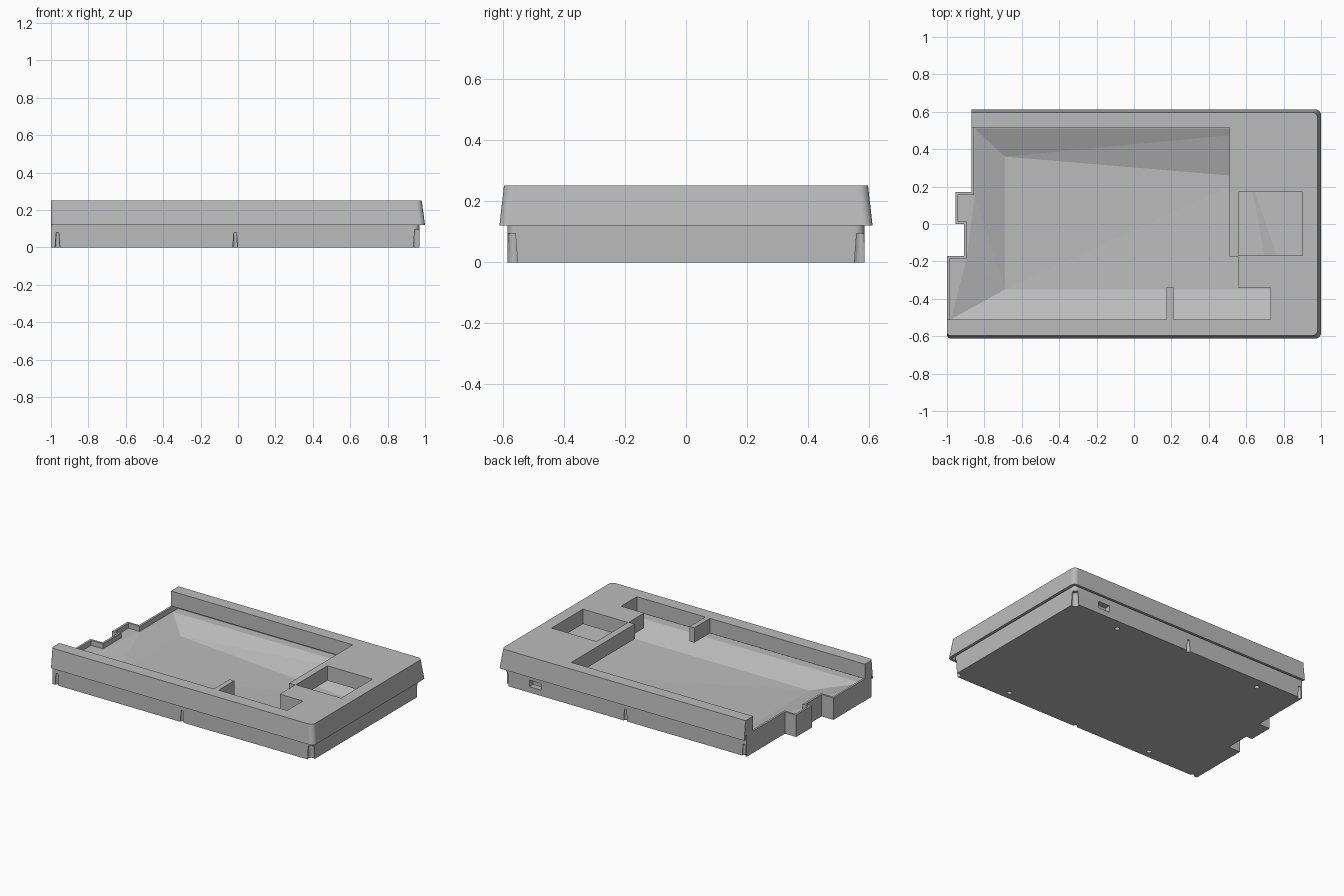
import bpy, bmesh, math

if "Cube" in bpy.data.objects:
    bpy.data.objects.remove(bpy.data.objects["Cube"])

grey = bpy.data.materials.new("plain_grey")
grey.diffuse_color = (0.5, 0.5, 0.5, 1)
grey.use_nodes = True
grey.node_tree.nodes["Principled BSDF"].inputs["Base Color"].default_value = grey.diffuse_color


def finish(bm, name):
    bmesh.ops.recalc_face_normals(bm, faces=bm.faces)
    me = bpy.data.meshes.new(name)
    bm.to_mesh(me)
    bm.free()
    ob = bpy.data.objects.new(name, me)
    bpy.context.collection.objects.link(ob)
    me.materials.append(grey)
    return ob


def loft(name, low, high, z0, z1):
    """Closed solid between two matching outlines."""
    bm = bmesh.new()
    a = [bm.verts.new((x, y, z0)) for x, y in low]
    b = [bm.verts.new((x, y, z1)) for x, y in high]
    n = len(a)
    bm.faces.new(a[::-1])
    bm.faces.new(b)
    for i in range(n):
        j = (i + 1) % n
        bm.faces.new((a[i], a[j], b[j], b[i]))
    return finish(bm, name)


def prism(name, outline, z0, z1):
    return loft(name, outline, outline, z0, z1)


def rect(x0, x1, y0, y1):
    return [(x0, y0), (x1, y0), (x1, y1), (x0, y1)]


def arc(cx, cy, r, start, steps=6):
    """Quarter circle used to round an outline corner."""
    return [(cx + r * math.cos(math.radians(start + 90 * i / steps)),
             cy + r * math.sin(math.radians(start + 90 * i / steps)))
            for i in range(steps + 1)]


def cone(name, x, y, r0, r1, z1):
    ring = [(math.cos(i * math.pi / 8), math.sin(i * math.pi / 8)) for i in range(16)]
    return loft(name, [(x + r0 * c, y + r0 * s) for c, s in ring],
                [(x + r1 * c, y + r1 * s) for c, s in ring], -0.02, z1)


def cut(ob, cutter):
    m = ob.modifiers.new("cut", 'BOOLEAN')
    m.operation = 'DIFFERENCE'
    m.solver = 'EXACT'
    m.object = cutter
    bpy.context.view_layer.objects.active = ob
    bpy.ops.object.modifier_apply(modifier=m.name)
    bpy.data.objects.remove(cutter)


def tray_outline(t):
    """Tray footprint with a stepped left edge, shrunk inward by t."""
    r = 0.03 - t
    return ([(-1 + t, -0.585 + t)]
            + arc(0.94, -0.555, r, 270) + arc(0.94, 0.555, r, 0)
            + [(-0.87 + t, 0.585 - t), (-0.87 + t, 0.17 - t), (-0.955 + t, 0.17 - t),
               (-0.955 + t, 0.0 + t), (-0.91 + t, 0.0 + t), (-0.91 + t, -0.17 - t),
               (-1 + t, -0.17 - t)])


# Lower tray with a thin raised rim
tray = prism("lower_tray", tray_outline(0), 0, 0.15)
cut(tray, prism("rim_cutter", tray_outline(0.014), 0.115, 0.3))

# Sloped basin inside the tray
top = [(0.88, -0.51), (0.88, 0.51), (-0.852, 0.51), (-0.852, 0.155),
       (-0.893, -0.18), (-0.98, -0.51)]
floor = [(0.73, -0.35, 0.05), (0.62, 0.25, 0.03), (-0.69, 0.36, 0.05), (-0.69, -0.35, 0.05)]
bm = bmesh.new()
U = [bm.verts.new((x, y, 0.2)) for x, y in top]
T = [bm.verts.new((x, y, 0.115)) for x, y in top]
B = [bm.verts.new(p) for p in floor]
bm.faces.new(U)
for i in range(6):
    j = (i + 1) % 6
    bm.faces.new((U[i], U[j], T[j], T[i]))
for f in [(T[0], T[1], B[1]), (T[0], B[1], B[0]), (T[1], T[2], B[2]), (T[1], B[2], B[1]),
          (T[2], T[3], B[2]), (T[3], B[3], B[2]), (T[3], T[4], B[3]), (T[4], T[5], B[3]),
          (T[5], T[0], B[0], B[3]), (B[0], B[1], B[3]), (B[1], B[2], B[3])]:
    bm.faces.new(f)
cut(tray, finish(bm, "basin_cutter"))

# Tapered notches around the base, larger at the right corners
for x, y in [(-0.965, -0.582), (-0.015, -0.582), (-0.85, 0.582), (0.05, 0.582)]:
    cut(tray, cone("notch_cutter", x, y, 0.015, 0.008, 0.08))
for y in (-0.57, 0.57):
    cut(tray, cone("corner_cutter", 0.955, y, 0.024, 0.018, 0.095))

# Small round sockets underneath
for x in (-0.565, 0.565):
    for y in (-0.53, 0.51):
        cut(tray, cone("socket_cutter", x, y, 0.016, 0.016, 0.025))

# Connector slot in the back wall
cut(tray, prism("slot_cutter", rect(0.69, 0.78, 0.545, 0.7), 0.04, 0.085))


# Tapered upper cover
def cover_outline(x0, x1, y):
    return (arc(x0 + 0.02, -y + 0.02, 0.02, 180) + arc(x1 - 0.03, -y + 0.03, 0.03, 270)
            + arc(x1 - 0.03, y - 0.03, 0.03, 0) + arc(x0 + 0.02, y - 0.02, 0.02, 90))


cover = loft("upper_cover", cover_outline(-1, 1, 0.612), cover_outline(-1, 0.982, 0.597),
             0.12, 0.252)

# Underside recess leaving a skirt around the tray
cut(cover, prism("skirt_cutter", rect(-1.2, 0.98, -0.594, 0.594), 0.05, 0.15))

# Main stepped opening, open at the left, with a small tab at the front
opening = [(-1.2, -0.51), (0.175, -0.51), (0.175, -0.34), (0.21, -0.34), (0.21, -0.51),
           (0.73, -0.51), (0.73, -0.34), (0.555, -0.34), (0.555, -0.173), (0.51, -0.173),
           (0.51, 0.515), (-0.87, 0.515), (-0.87, 0.8), (-1.2, 0.8)]
cut(cover, prism("opening_cutter", opening, 0.05, 0.4))

# Square window
cut(cover, prism("window_cutter", rect(0.558, 0.9, -0.168, 0.172), 0.05, 0.4))

for ob in (tray, cover):
    bpy.ops.object.select_all(action='DESELECT')
    ob.select_set(True)
    bpy.context.view_layer.objects.active = ob
    bpy.ops.object.shade_smooth_by_angle(angle=math.radians(20))
    # Keep the broad shallow basin facets flat
    for p in ob.data.polygons:
        if p.area > 0.02:
            p.use_smooth = False
